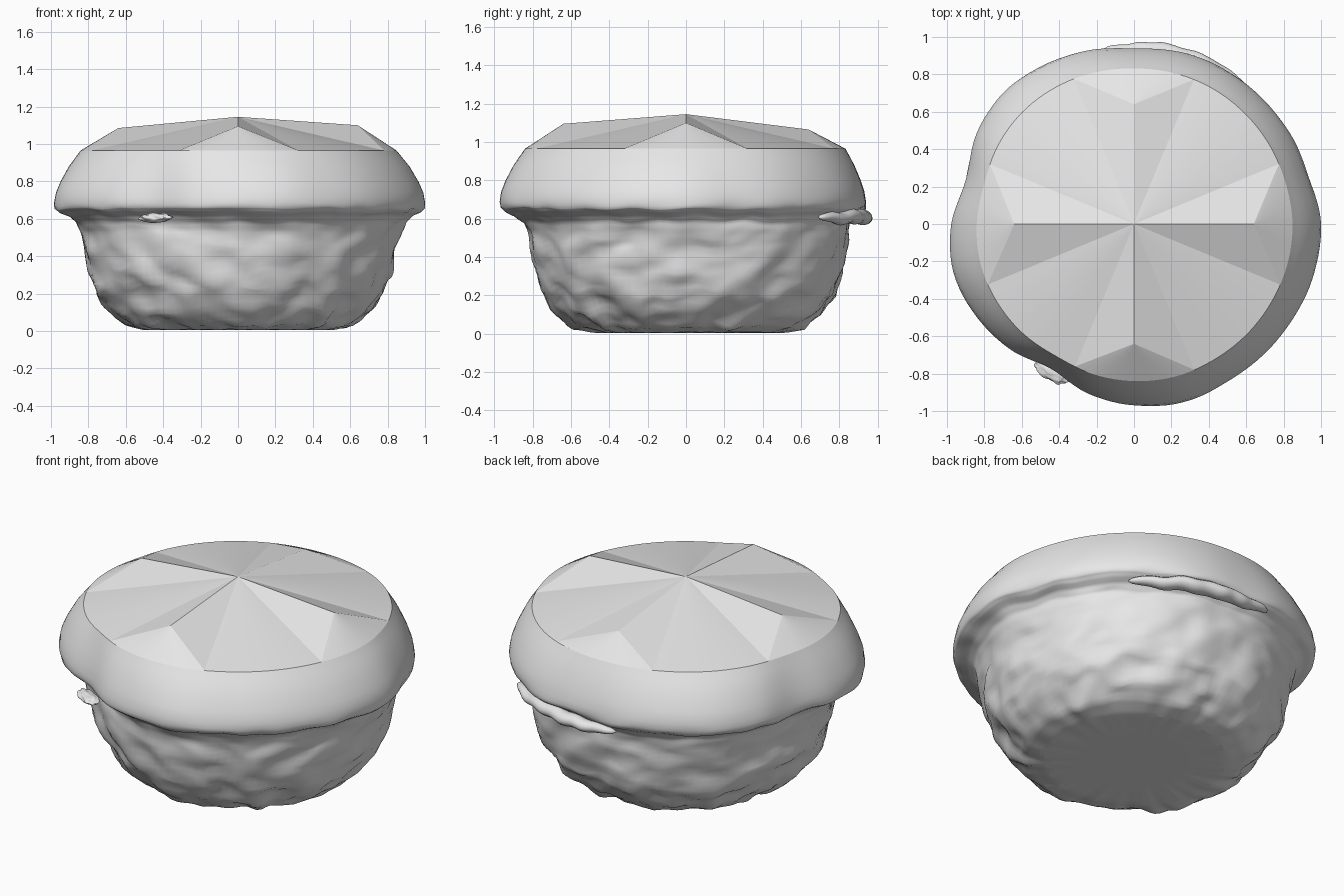
import bpy, bmesh, math
from mathutils import Vector, noise

if "Cube" in bpy.data.objects:
    bpy.data.objects.remove(bpy.data.objects["Cube"])

GREY = (0.8, 0.8, 0.8, 1)
mat = bpy.data.materials.new("light grey")
mat.use_nodes = True
mat.diffuse_color = GREY
mat.node_tree.nodes["Principled BSDF"].inputs["Base Color"].default_value = GREY

SEG = 144
# Rim radius every 15 degrees, counter-clockwise from +x
RIM = [.995, .965, .96, .955, .955, .945, .935, .955, .975, .985, .965, .925,
       .97, .995, .975, .94, .89, .935, .965, .985, .975, .98, .985, .995]
# Crust profile: radius, height, rim influence, wrinkle depth
BASE = [(.3, .004, 0, 0), (.50, .006, .3, .01), (.61, .03, .4, .025), (.70, .11, .4, .03),
        (.775, .21, .4, .03), (.815, .32, .4, .028), (.838, .44, .5, .024),
        (.855, .53, .6, .018), (.875, .58, .8, .016), (.915, .615, 1, .016), (.96, .635, 1, .016)]
CAP = [(.985, .655, 1, .012), (.99, .685, 1, .004), (.98, .74, 1, 0), (.955, .80, .9, 0),
       (.91, .88, .7, 0), (.845, .965, .3, 0)]


def rim_at(a):
    t = (a / math.tau * len(RIM)) % len(RIM)
    i, f = int(t), t - int(t)
    n = len(RIM)
    p, q, r, s = (RIM[(i + k) % n] for k in (-1, 0, 1, 2))
    return q + .5 * f * (r - p + f * (2 * p - 5 * q + 4 * r - s + f * (3 * (q - r) + s - p)))


def subdivide(points, steps):
    out = []
    for p, q in zip(points, points[1:]):
        out += [[u + (v - u) * k / steps for u, v in zip(p, q)] for k in range(steps)]
    return out + [points[-1]]


def crust_point(row, a):
    r, z, rim, depth = row
    d = Vector((math.cos(a), math.sin(a), 0))
    spot = Vector((d.x * 4 + z * 2, d.y * 4 - z * 2, z * 8))
    wrinkle = noise.noise(spot) + .35 * noise.noise(spot * 2.1)
    rad = r * (1 + rim * (rim_at(a) / .985 - 1)) + depth * wrinkle
    if depth:
        z = max(.004, z + depth * noise.noise(spot * 1.6 + Vector((9, 4, 2))))
    # The base sits slightly towards the back left of the cap
    shift = Vector((.008, .022, 0)) * min(1, max(0, (.64 - z) / .1))
    return d * rad + shift + Vector((0, 0, z))


def finish(obj, angle):
    obj.data.materials.append(mat)
    bpy.ops.object.select_all(action='DESELECT')
    obj.select_set(True)
    bpy.context.view_layer.objects.active = obj
    bpy.ops.object.shade_smooth_by_angle(angle=math.radians(angle))


def mesh_object(name, bm, angle):
    bmesh.ops.recalc_face_normals(bm, faces=bm.faces)
    me = bpy.data.meshes.new(name)
    bm.to_mesh(me)
    bm.free()
    obj = bpy.data.objects.new(name, me)
    bpy.context.collection.objects.link(obj)
    finish(obj, angle)
    return obj


# Crust body: wrinkled base, overhanging rim and smooth shoulder
bm = bmesh.new()
rows = subdivide(BASE + CAP[:1], 4)[:-1] + subdivide(CAP, 2)
rings = [[bm.verts.new(crust_point(row, math.tau * i / SEG)) for i in range(SEG)] for row in rows]
for low, high in zip(rings, rings[1:]):
    for i in range(SEG):
        j = (i + 1) % SEG
        bm.faces.new((low[i], low[j], high[j], high[i]))
bm.faces.new(rings[0][::-1])

# Faceted lid: a centre peak, four ridge points and fans down to the shoulder
edge = rings[-1]
peak = bm.verts.new((0, 0, 1.145))
quarter = SEG // 4
reach = SEG // 16
for k in range(4):
    a = k * math.pi / 2
    ridge = bm.verts.new((.64 * math.cos(a), .64 * math.sin(a), (1.1, 1.065, 1.085, 1.095)[k]))
    start = k * quarter
    for i in range(start - reach, start + reach):
        bm.faces.new((edge[i % SEG], edge[(i + 1) % SEG], ridge))
    bm.faces.new((peak, edge[(start - reach) % SEG], ridge))
    bm.faces.new((peak, ridge, edge[start + reach]))
    for i in range(start + reach, start + quarter - reach):
        bm.faces.new((edge[i], edge[(i + 1) % SEG], peak))
crust = mesh_object("crust", bm, 75)
for face in crust.data.polygons:
    if face.center.z > .967 or face.center.z < .005:
        face.use_smooth = False

# Torn crust lip along the back
bm = bmesh.new()
loops = []
steps, sides = 40, 12
for s in range(steps + 1):
    t = s / steps
    a = math.radians(101 - 53 * t)
    swell = max(.05, math.sin(math.pi * t) ** .4)
    mid = .93 + .012 * noise.noise(Vector((t * 9, 0, 0)))
    height = .608 + .02 * noise.noise(Vector((t * 7, 3, 0)))
    loop = []
    for n in range(sides):
        b = math.tau * n / sides
        r = mid + .05 * swell * math.cos(b)
        loop.append(bm.verts.new((r * math.cos(a), r * math.sin(a), height + .04 * swell * math.sin(b))))
    loops.append(loop)
for p, q in zip(loops, loops[1:]):
    for n in range(sides):
        m = (n + 1) % sides
        bm.faces.new((p[n], p[m], q[m], q[n]))
bm.faces.new(loops[0])
bm.faces.new(loops[-1])
mesh_object("back_lip", bm, 60)

# Small crumb under the rim at the front right
bpy.ops.mesh.primitive_ico_sphere_add(subdivisions=4, radius=1, location=(-.44, -.79, .605),
                                      rotation=(0, 0, math.radians(-32)))
crumb = bpy.context.object
crumb.name = "front_crumb"
crumb.scale = (.10, .045, .025)
for v in crumb.data.vertices:
    v.co *= 1 + .25 * noise.noise(v.co * 2)
finish(crumb, 60)
